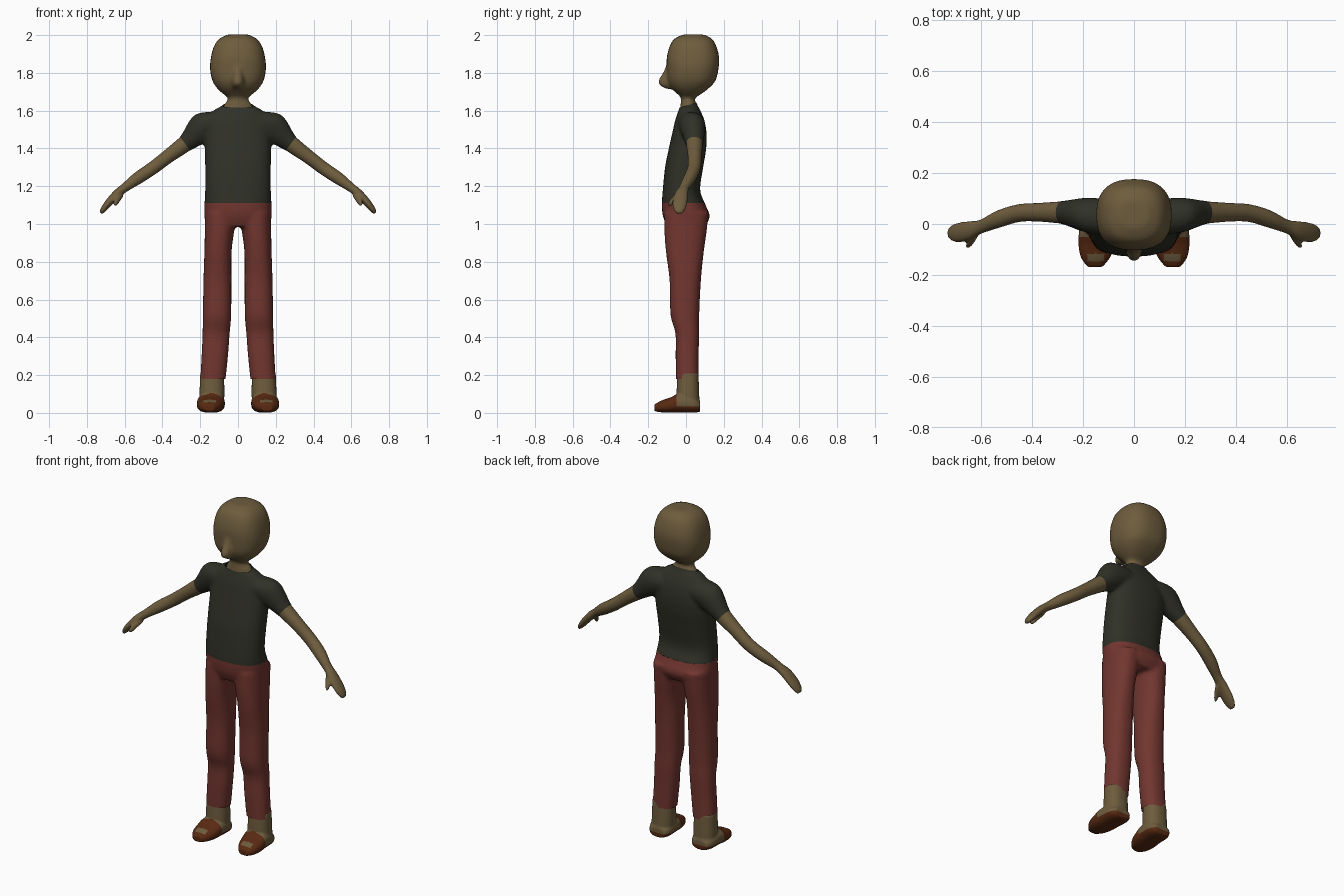
import bpy, bmesh, math
from mathutils import Vector

cube = bpy.data.objects.get("Cube")
if cube:
    bpy.data.objects.remove(cube, do_unlink=True)


def material(name, rgb):
    mat = bpy.data.materials.new(name)
    mat.use_nodes = True
    mat.diffuse_color = (*rgb, 1)
    bsdf = mat.node_tree.nodes["Principled BSDF"]
    bsdf.inputs["Base Color"].default_value = (*rgb, 1)
    bsdf.inputs["Roughness"].default_value = 0.9
    return mat


SKIN = material("tan skin", (0.155, 0.108, 0.047))
SHIRT = material("dark olive cloth", (0.029, 0.030, 0.020))
TROUSERS = material("brick red cloth", (0.17, 0.037, 0.029))
LEATHER = material("brown leather", (0.10, 0.023, 0.006))

X, Y, Z = Vector((1, 0, 0)), Vector((0, 1, 0)), Vector((0, 0, 1))
ARM_UP = Vector((0.6, 0, 0.8))
SIDES, STEPS = 32, 5


def catmull(p, q, r, s, t):
    return tuple(0.5 * (2 * b + (c - a) * t + (2 * a - 5 * b + 4 * c - d) * t * t
                        + (3 * b - a - 3 * c + d) * t ** 3)
                 for a, b, c, d in zip(p, q, r, s))


def loft(bm, rings, u=X, v=Y, power=2.0, side=1):
    """Smooth tube through rings of (x, y, z, radius along u, radius along v)."""
    path = []
    last = len(rings) - 1
    for i in range(last):
        quad = rings[max(i - 1, 0)], rings[i], rings[i + 1], rings[min(i + 2, last)]
        path += [catmull(*quad, k / STEPS) for k in range(STEPS)]
    path.append(rings[-1])

    def bend(w):
        return math.copysign(abs(w) ** (2 / power), w)

    loops = []
    for x, y, z, a, b in path:
        loop = []
        for k in range(SIDES):
            ang = math.tau * k / SIDES
            p = Vector((x, y, z)) + u * a * bend(math.cos(ang)) + v * b * bend(math.sin(ang))
            loop.append(bm.verts.new((p.x * side, p.y, p.z)))
        loops.append(loop)
    faces = [bm.faces.new(loops[0]), bm.faces.new(loops[-1][::-1])]
    for low, high in zip(loops, loops[1:]):
        for k in range(SIDES):
            j = (k + 1) % SIDES
            faces.append(bm.faces.new((low[k], high[k], high[j], low[j])))
    bmesh.ops.recalc_face_normals(bm, faces=faces)


def blend(name, bm, mats, voxel=0.01, smooth=5, cuts=(), rule=None):
    """Fuse overlapping lofts into one soft surface, then trim open edges."""
    me = bpy.data.meshes.new(name)
    bm.to_mesh(me)
    bm.free()
    obj = bpy.data.objects.new(name, me)
    bpy.context.collection.objects.link(obj)
    remesh = obj.modifiers.new("Fuse", 'REMESH')
    remesh.mode = 'VOXEL'
    remesh.voxel_size = voxel
    soft = obj.modifiers.new("Soften", 'SMOOTH')
    soft.iterations = smooth
    graph = bpy.context.evaluated_depsgraph_get()
    fused = bpy.data.meshes.new_from_object(obj.evaluated_get(graph))
    obj.modifiers.clear()
    obj.data = fused
    fused.name = name
    bm = bmesh.new()
    bm.from_mesh(fused)
    for point, normal, inside in cuts:
        faces = [f for f in bm.faces if inside(f.calc_center_median())]
        geom = set(faces)
        for f in faces:
            geom.update(f.verts)
            geom.update(f.edges)
        bmesh.ops.bisect_plane(bm, geom=list(geom), plane_co=point,
                               plane_no=normal, clear_outer=True)
    bm.to_mesh(fused)
    bm.free()
    fused.materials.clear()
    for mat in mats:
        fused.materials.append(mat)
    for poly in fused.polygons:
        poly.material_index = rule(poly.center) if rule else 0
    fused.shade_smooth()
    return obj


def anywhere(c):
    return True


# Head with nose and neck
bm = bmesh.new()
loft(bm, [(0, .01, 1.665, .045, .03), (0, .018, 1.69, .08, .065), (0, .022, 1.72, .112, .1),
          (0, .03, 1.76, .136, .127), (0, .035, 1.82, .148, .137), (0, .037, 1.88, .144, .139),
          (0, .037, 1.94, .128, .124), (0, .038, 1.98, .1, .1), (0, .04, 2.003, .055, .055)],
     power=2.5)
loft(bm, [(0, -.08, 1.87, .018, .015), (0, -.09, 1.81, .022, .028), (0, -.1, 1.765, .03, .044),
          (0, -.1, 1.738, .03, .043), (0, -.08, 1.715, .02, .025)])
loft(bm, [(0, .015, 1.58, .09, .048), (0, .014, 1.63, .076, .043), (0, .01, 1.66, .053, .037),
          (0, .015, 1.7, .055, .045)])
blend("head", bm, [SKIN])

# Shirt: torso and short sleeves, open at hem, cuffs and collar
bm = bmesh.new()
loft(bm, [(0, .001, 1.04, .178, .123), (0, -.012, 1.1, .178, .116), (0, -.024, 1.18, .174, .099),
          (0, -.01, 1.3, .174, .101), (0, .008, 1.4, .176, .099), (0, .018, 1.48, .175, .091),
          (0, .02, 1.55, .165, .077), (0, .018, 1.6, .13, .058), (0, .015, 1.63, .08, .045),
          (0, .014, 1.66, .06, .036)], power=2.4)
cuts = [((0, 0, 1.11), -Z, anywhere), ((0, .012, 1.63), (0, -.3, 1), anywhere)]
for s in (1, -1):
    loft(bm, [(.09, .025, 1.535, .072, .075), (.185, .035, 1.51, .068, .081),
              (.28, .045, 1.425, .046, .046), (.36, .047, 1.365, .04, .04)],
         u=Y, v=ARM_UP, side=s)
    cuts.append(((s * .28, .045, 1.425), (s * .8, 0, -.6), lambda c, s=s: c.x * s > .2))
blend("shirt", bm, [SHIRT], cuts=cuts)

# Trousers: hips and two legs, open at waist and hems
bm = bmesh.new()
loft(bm, [(0, -.02, 1.16, .176, .104), (0, -.012, 1.1, .178, .116), (0, .002, 1.04, .178, .124),
          (0, 0, .985, .168, .1)], power=2.4)
for s in (1, -1):
    loft(bm, [(.09, .002, 1.06, .085, .118), (.099, -.003, .95, .077, .111),
              (.106, -.006, .85, .072, .1), (.109, -.004, .7, .074, .083),
              (.111, -.006, .52, .075, .076), (.116, .007, .42, .072, .063),
              (.123, .006, .3, .07, .061), (.137, .008, .13, .066, .06)],
         power=2.3, side=s)
blend("trousers", bm, [TROUSERS],
      cuts=[((0, 0, 1.11), Z, anywhere), ((0, 0, .18), -Z, anywhere)])


# Sandal colouring: sole, wide strap and toe edge are leather
def sandal(c):
    toe_gap = -.145 < c.y < -.115 and abs(abs(c.x) - .15) < .035 and c.z > .047
    bare_heel = c.y > -.05 and c.z > .035
    return 0 if toe_gap or bare_heel else 1


for s, side in ((1, "left"), (-1, "right")):
    # Arm with mitten hand and thumb
    bm = bmesh.new()
    loft(bm, [(.22, .043, 1.475, .046, .043), (.28, .045, 1.425, .044, .044),
              (.37, .046, 1.358, .037, .037), (.45, .043, 1.297, .035, .035),
              (.53, .02, 1.243, .035, .033), (.6, -.01, 1.192, .028, .024),
              (.64, -.024, 1.16, .036, .023), (.68, -.032, 1.118, .039, .021),
              (.71, -.035, 1.082, .033, .017), (.728, -.036, 1.058, .018, .01)],
         u=Y, v=ARM_UP, side=s)
    loft(bm, [(.615, -.03, 1.16, .016, .016), (.63, -.055, 1.14, .016, .017),
              (.645, -.075, 1.118, .015, .016), (.655, -.088, 1.1, .009, .01)],
         u=Y, v=ARM_UP, side=s)
    blend(side + "_arm", bm, [SKIN], voxel=0.007, smooth=3)

    # Ankle and sandalled foot
    bm = bmesh.new()
    loft(bm, [(.137, .01, .21, .063, .056), (.138, .01, .1, .066, .06),
              (.14, .012, .03, .064, .06)], power=2.3, side=s)
    loft(bm, [(.14, .075, .034, .048, .028), (.14, .04, .043, .068, .042),
              (.143, -.03, .052, .073, .051), (.147, -.08, .042, .071, .041),
              (.151, -.13, .034, .058, .031), (.153, -.168, .027, .03, .018)],
         u=X, v=Z, power=2.5, side=s)
    blend(side + "_foot", bm, [SKIN, LEATHER], voxel=0.006, smooth=3, rule=sandal)
